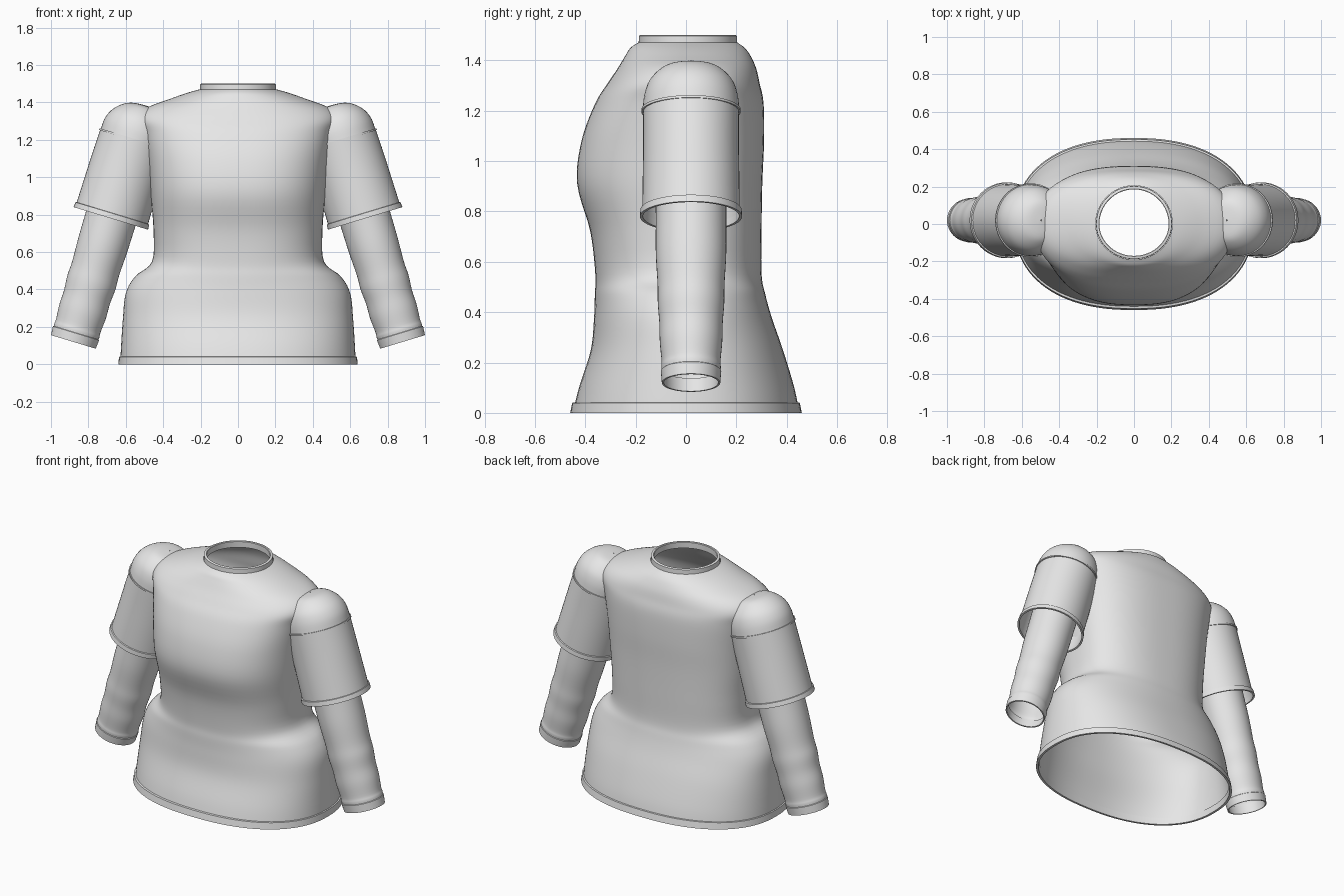
import bpy, bmesh, math
from mathutils import Vector

if "Cube" in bpy.data.objects:
    bpy.data.objects.remove(bpy.data.objects["Cube"])

fabric = bpy.data.materials.new("light_grey_fabric")
fabric.diffuse_color = (0.8, 0.8, 0.8, 1)
fabric.use_nodes = True
fabric.node_tree.nodes["Principled BSDF"].inputs["Base Color"].default_value = fabric.diffuse_color


def spline(rows, steps):
    """Smooth the rows of a profile table with a Catmull-Rom curve."""
    out = []
    for i in range(len(rows) - 1):
        p0, p1 = rows[max(i - 1, 0)], rows[i]
        p2, p3 = rows[i + 1], rows[min(i + 2, len(rows) - 1)]
        for s in range(steps):
            t = s / steps
            out.append([0.5 * (2 * b + (c - a) * t + (2 * a - 5 * b + 4 * c - d) * t * t
                               + (3 * b - a - 3 * c + d) * t ** 3)
                        for a, b, c, d in zip(p0, p1, p2, p3)])
    return out + [list(rows[-1])]


def loft(name, rings, mirror=False, closed=False, skip=None, angle=40):
    """Skin a list of rings; closed joins the last ring to the first."""
    bm = bmesh.new()
    loops = [[bm.verts.new(p) for p in ring] for ring in rings]
    pairs = list(zip(loops, loops[1:]))
    if closed:
        pairs.append((loops[-1], loops[0]))
    for a, b in pairs:
        n = len(a)
        for i in range(n):
            j = (i + 1) % n
            quad = (a[i], a[j], b[j], b[i])
            if not (skip and all(skip(v.co) for v in quad)):
                bm.faces.new(quad)
    bmesh.ops.delete(bm, geom=[v for v in bm.verts if not v.link_faces], context='VERTS')
    bmesh.ops.recalc_face_normals(bm, faces=bm.faces)
    mesh = bpy.data.meshes.new(name)
    bm.to_mesh(mesh)
    bm.free()
    mesh.materials.append(fabric)
    ob = bpy.data.objects.new(name, mesh)
    bpy.context.collection.objects.link(ob)
    if mirror:
        ob.modifiers.new("mirror", 'MIRROR')
    bpy.ops.object.select_all(action='DESELECT')
    ob.select_set(True)
    bpy.context.view_layer.objects.active = ob
    bpy.ops.object.shade_smooth_by_angle(angle=math.radians(angle))
    return ob


# Torso sections: height, half width, front depth, back depth, roundness exponent
sections = spline([
    (0.00, 0.630, 0.450, 0.450, 2.3), (0.10, 0.625, 0.425, 0.430, 2.3),
    (0.25, 0.615, 0.378, 0.385, 2.3), (0.38, 0.600, 0.365, 0.340, 2.2),
    (0.47, 0.550, 0.362, 0.315, 2.2), (0.55, 0.460, 0.360, 0.300, 2.4),
    (0.72, 0.452, 0.380, 0.300, 2.5), (0.91, 0.468, 0.432, 0.303, 2.5),
    (1.08, 0.485, 0.415, 0.310, 2.5), (1.23, 0.510, 0.360, 0.308, 2.5),
    (1.31, 0.535, 0.310, 0.292, 2.4), (1.37, 0.490, 0.270, 0.278, 2.2),
    (1.42, 0.360, 0.240, 0.255, 2.1), (1.45, 0.275, 0.220, 0.232, 2.0),
    (1.47, 0.205, 0.190, 0.205, 2.0)], 5)


def body_ring(z, w, f, b, e, n=96):
    ring = []
    for i in range(n):
        a = 2 * math.pi * i / n
        c, s = math.cos(a), math.sin(a)
        ring.append((w * math.copysign(abs(c) ** (2 / e), c),
                     (b if s > 0 else f) * math.copysign(abs(s) ** (2 / e), s), z))
    return ring


def inside_body(p):
    z, w, f, b, e = min(sections, key=lambda r: abs(r[0] - p.z))
    return abs(p.x / w) ** e + abs(p.y / (b if p.y > 0 else f)) ** e < 0.9


loft("torso", [body_ring(*s) for s in sections])

# Bottom hem and neckband
loft("bottom_hem", [body_ring(z, w, d, d, 2.3) for z, w, d in (
    (0.0, 0.625, 0.447), (0.0, 0.640, 0.460), (0.040, 0.636, 0.452), (0.042, 0.622, 0.440))],
    closed=True)
loft("neckband", [body_ring(z, r, r - 0.015, r, 2) for z, r in (
    (1.46, 0.186), (1.465, 0.203), (1.497, 0.202), (1.50, 0.197), (1.50, 0.188), (1.497, 0.185))],
    closed=True)

# Sleeve frame: axis runs from the cuff up to the shoulder
hem = Vector((0.68, 0.02, 0.78))
axis = Vector((-0.29, 0, 0.957)).normalized()
out_dir = Vector((0.957, 0, 0.29)).normalized()


def arm_ring(t, r, ry=None, shift=0.0, n=48):
    """Ring at distance t above the upper sleeve's hem."""
    ry = r if ry is None else ry
    centre = hem + axis * t + out_dir * shift
    return [centre + out_dir * r * math.cos(2 * math.pi * i / n)
            + Vector((0, ry * math.sin(2 * math.pi * i / n), 0)) for i in range(n)]


# Rounded shoulder cap, trimmed where it enters the torso
cap = spline([(0.44, 0.190, 0.192, 0.0), (0.50, 0.187, 0.186, 0.0), (0.555, 0.165, 0.168, 0.0),
              (0.60, 0.122, 0.130, 0.0), (0.625, 0.07, 0.085, 0.0), (0.632, 0.003, 0.003, 0.0)], 4)
loft("shoulder_cap", [arm_ring(*c) for c in cap], mirror=True, skip=inside_body)

# Short upper sleeve with armhole seam and hem
upper = spline([(0.0, 0.200, 0.194, 0), (0.15, 0.198, 0.192, 0),
                (0.30, 0.196, 0.190, 0), (0.44, 0.192, 0.190, 0)], 4)
loft("upper_sleeve", [arm_ring(*c) for c in upper], mirror=True, skip=inside_body)
loft("armhole_seam", [arm_ring(t, r) for t, r in (
    (0.434, 0.190), (0.434, 0.197), (0.444, 0.197), (0.444, 0.189))],
    mirror=True, closed=True, skip=inside_body)
loft("upper_sleeve_hem", [arm_ring(t, r, r - 0.005) for t, r in (
    (0.0, 0.196), (0.0, 0.208), (0.028, 0.206), (0.030, 0.198))], mirror=True, closed=True)

# Long lower sleeve with soft folds, starting inside the upper sleeve
lower = spline([(0.22, 0.140, 0.142, 0), (0.0, 0.138, 0.140, 0), (-0.15, 0.136, 0.140, 0),
                (-0.28, 0.131, 0.133, 0), (-0.36, 0.134, 0.132, 0), (-0.44, 0.128, 0.126, 0),
                (-0.52, 0.130, 0.124, 0), (-0.60, 0.124, 0.117, 0), (-0.63, 0.126, 0.118, 0),
                (-0.69, 0.119, 0.110, 0)], 4)
loft("lower_sleeve", [arm_ring(*c) for c in lower], mirror=True)
loft("cuff", [arm_ring(t, r, r - 0.009) for t, r in (
    (-0.69, 0.117), (-0.69, 0.125), (-0.642, 0.129), (-0.635, 0.120))], mirror=True, closed=True)
